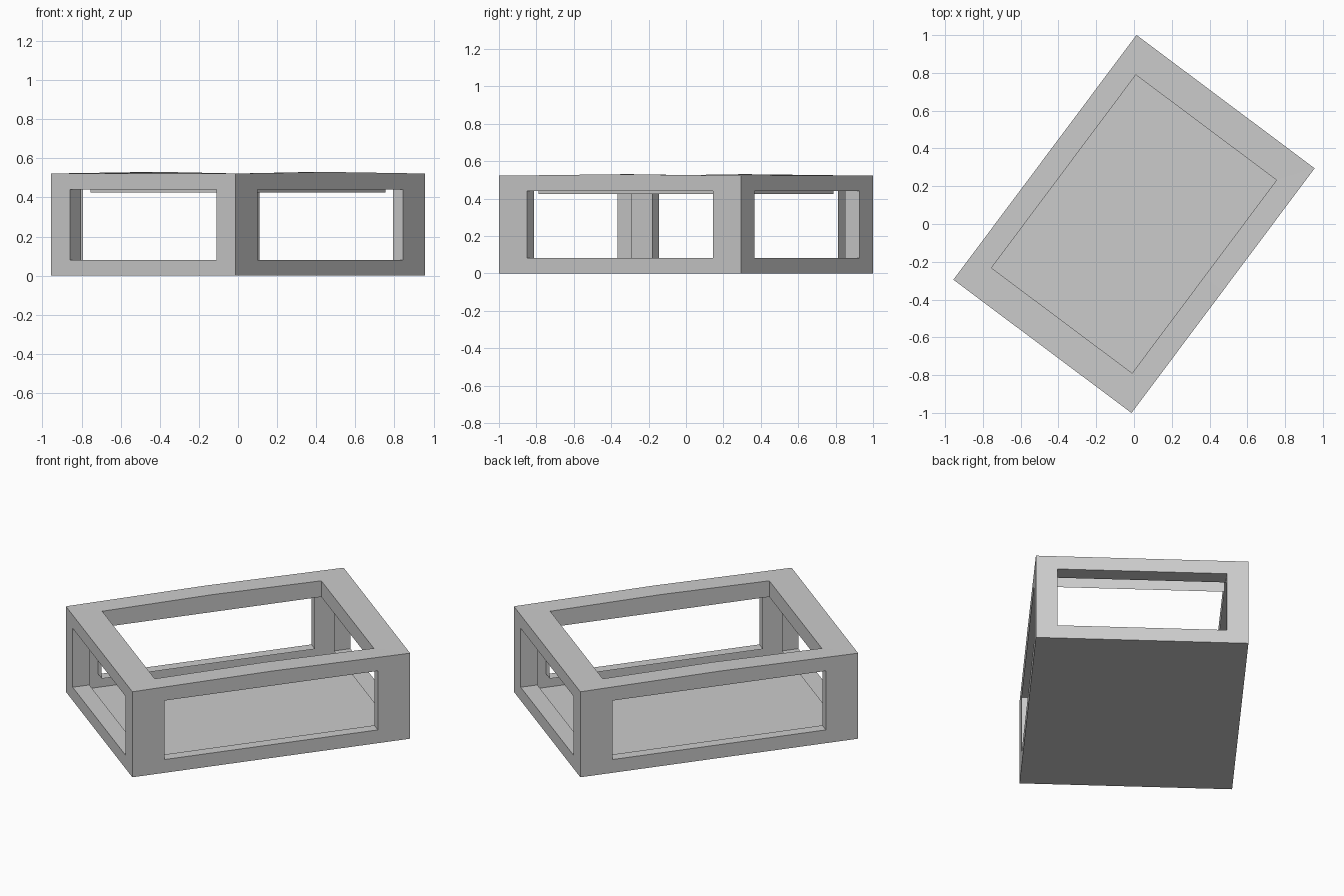
import bpy, bmesh, math
from mathutils import Vector, Matrix

if "Cube" in bpy.data.objects:
    bpy.data.objects.remove(bpy.data.objects["Cube"])

L, W, H = 0.809, 0.589, 0.522      # half length, half width, full height
ANGLE = math.radians(53.2)         # box stands turned about z
BULGE = 0.008                      # slight rise in the middle of the long top edges

bm = bmesh.new()
RING = [(-1, -1), (0, -1), (1, -1), (1, 0), (1, 1), (0, 1), (-1, 1), (-1, 0)]


def panel(centre, a, b, half, hole, depth):
    """Wall with a rectangular opening whose edges are folded inwards."""
    a, b = Vector(a), Vector(b)
    n = a.cross(b)
    rings = []
    for (ha, hb), d in ((half, 0), (hole, 0), (hole, depth)):
        rings.append([bm.verts.new(Vector(centre) + a * (s * ha) + b * (t * hb) - n * d)
                      for s, t in RING])
    for r0, r1 in zip(rings, rings[1:]):
        for i in range(8):
            j = (i + 1) % 8
            bm.faces.new((r0[i], r0[j], r1[j], r1[i]))


# Four windowed walls
for s in (-1, 1):
    panel((0, s * W, H / 2), (-s, 0, 0), (0, 0, 1), (L, H / 2), (L - 0.188, 0.18), 0.063)
    panel((s * L, 0, H / 2), (0, s, 0), (0, 0, 1), (W, H / 2), (W - 0.12, 0.18), 0.097)

# Open top rim
panel((0, 0, H), (1, 0, 0), (0, 1, 0), (L, W), (0.638, 0.465), 0.098)

# Closed floor
bm.faces.new([bm.verts.new((x * L, y * W, 0)) for x, y in reversed(RING)])

bmesh.ops.remove_doubles(bm, verts=bm.verts, dist=0.0005)

# Raise the middle of the long rim edges
for v in bm.verts:
    if abs(v.co.x) < 0.001 and v.co.z > H - 0.001:
        v.co.z += BULGE

bm.transform(Matrix.Rotation(ANGLE, 4, 'Z'))
mesh = bpy.data.meshes.new("frame_box")
bm.to_mesh(mesh)
bm.free()
obj = bpy.data.objects.new("frame_box", mesh)
bpy.context.collection.objects.link(obj)
